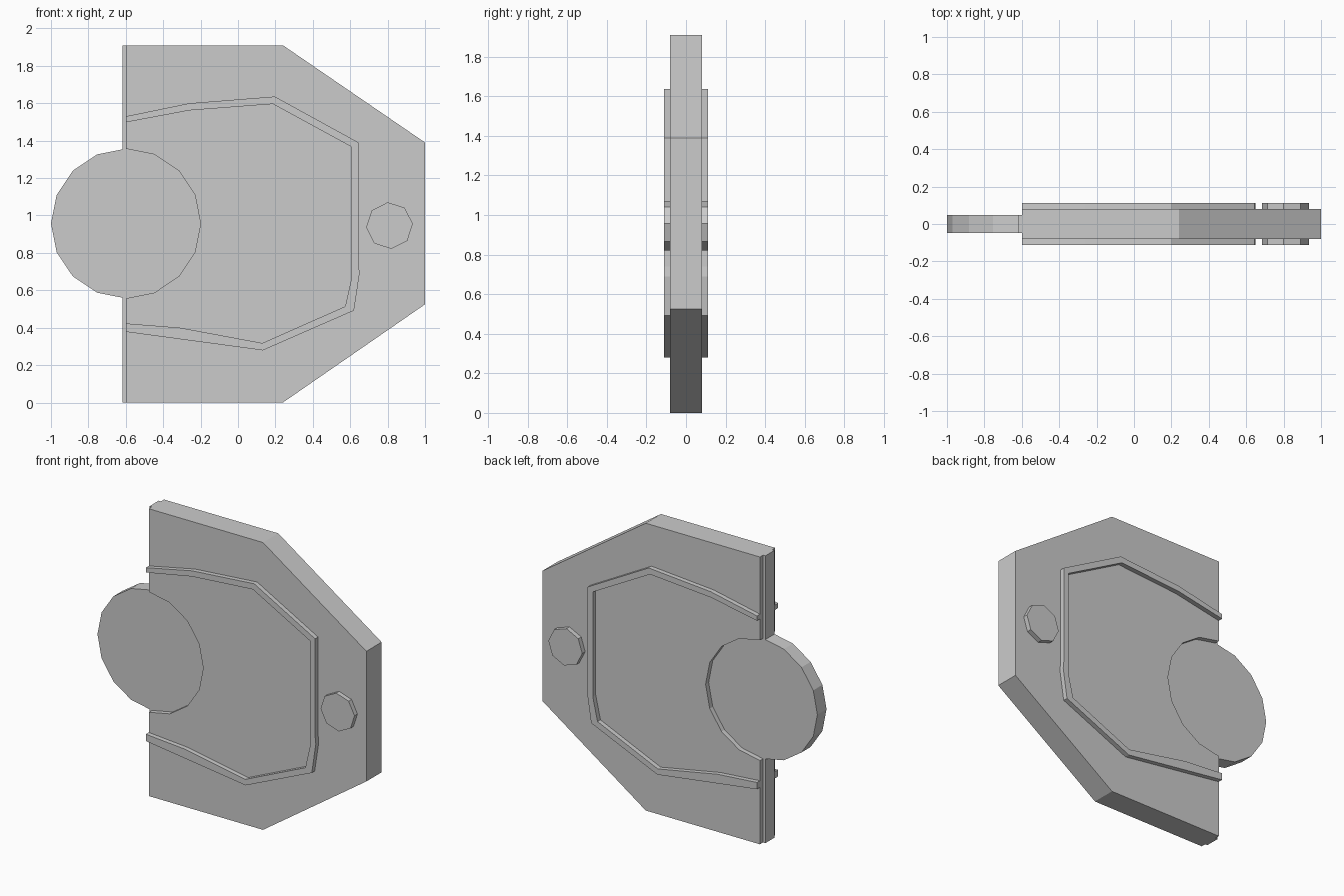
import bpy, bmesh
from math import cos, sin, radians

if "Cube" in bpy.data.objects:
    bpy.data.objects.remove(bpy.data.objects["Cube"])

DISC = (-0.6, 0.957)
DISC_R = 0.4
CORE, SKIN, RAISED = 0.048, 0.08, 0.111   # half thicknesses


def ring(cx, cz, r, start, step, count):
    return [(cx + r * cos(radians(start + step * i)),
             cz + r * sin(radians(start + step * i))) for i in range(count)]


def slab(name, outlines, spans):
    """Extrude each x/z outline through each y span into one object."""
    bm = bmesh.new()
    for pts in outlines:
        for y0, y1 in spans:
            face = bm.faces.new([bm.verts.new((x, y0, z)) for x, z in pts])
            out = bmesh.ops.extrude_face_region(bm, geom=[face])["geom"]
            verts = [g for g in out if isinstance(g, bmesh.types.BMVert)]
            bmesh.ops.translate(bm, verts=verts, vec=(0, y1 - y0, 0))
    bmesh.ops.recalc_face_normals(bm, faces=bm.faces[:])
    mesh = bpy.data.meshes.new(name)
    bm.to_mesh(mesh)
    bm.free()
    obj = bpy.data.objects.new(name, mesh)
    bpy.context.collection.objects.link(obj)
    return obj


both_sides = [(-RAISED, -SKIN), (SKIN, RAISED)]

# Main panel with a half-round notch for the disc
notch = ring(*DISC, DISC_R, -90, 22.5, 9)
panel = [(-0.6, 1.91), (0.24, 1.91), (1, 1.39), (1, 0.525), (0.24, 0), (-0.6, 0)]
slab("panel", [panel + notch], [(-SKIN, SKIN)])

# Thin tongue along the straight edge, above and below the disc
slab("edge_tongue",
     [[(-0.617, a), (-0.6, a), (-0.6, b), (-0.617, b)] for a, b in ((0, 0.561), (1.353, 1.91))],
     [(-CORE, CORE)])

# Lock disc, recessed in the notch
slab("lock_disc", [ring(*DISC, DISC_R, 0, 22.5, 16)], [(-CORE, CORE)])

# Raised trim line on both faces
outer = [(-0.6, 1.53), (-0.26, 1.60), (0.197, 1.636), (0.645, 1.39),
         (0.645, 0.74), (0.65, 0.69), (0.62, 0.492), (0.133, 0.279), (-0.6, 0.378)]
inner = [(-0.6, 0.423), (-0.31, 0.40), (0.13, 0.318), (0.573, 0.514),
         (0.608, 0.67), (0.608, 1.366), (0.187, 1.596), (-0.26, 1.562), (-0.6, 1.498)]
slab("raised_trim", [outer + inner], both_sides)

# Eight-sided stud on both faces
slab("stud", [ring(0.81, 0.946, 0.125, 4.5, 45, 8)], both_sides)
